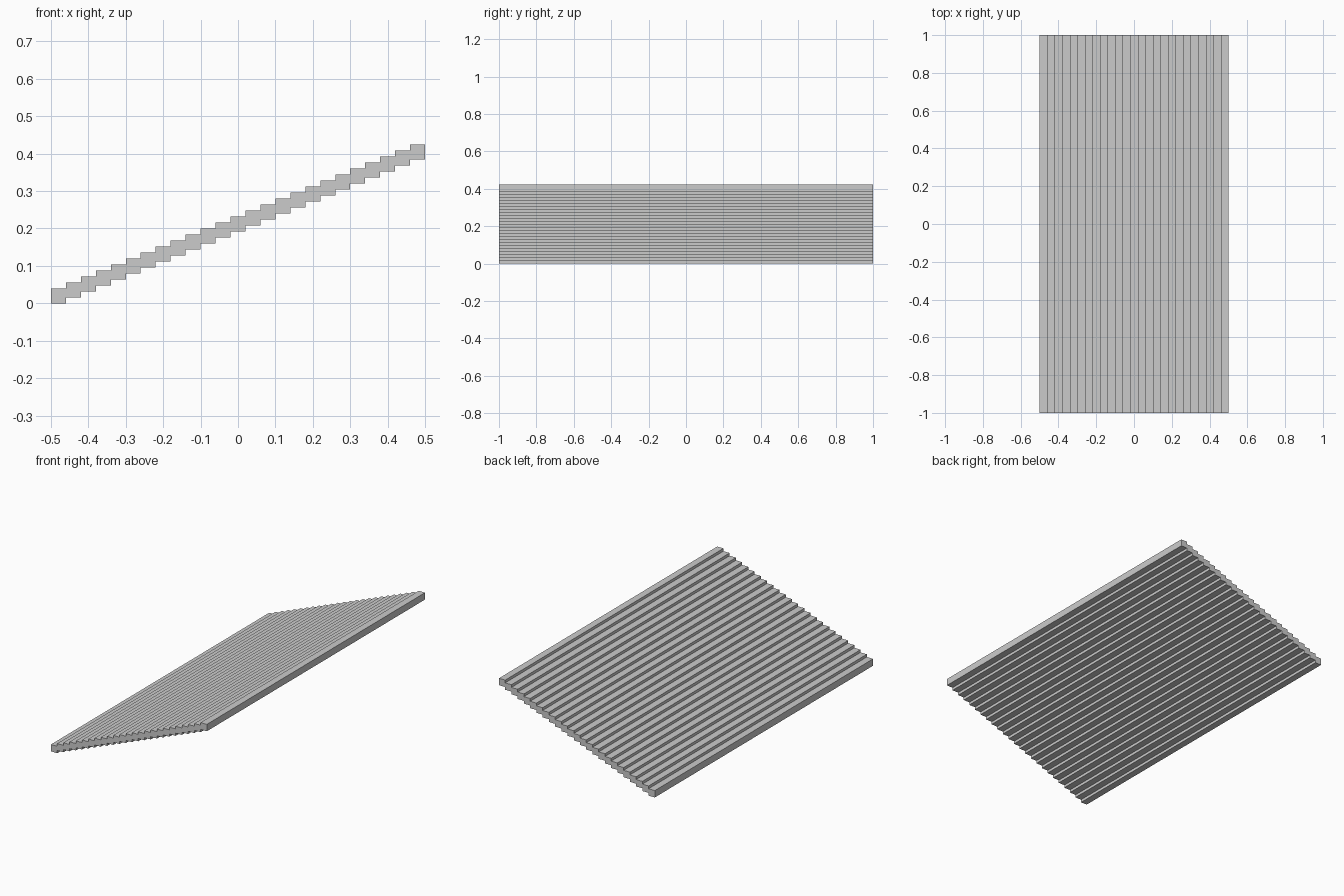
import bpy, bmesh

if "Cube" in bpy.data.objects:
    bpy.data.objects.remove(bpy.data.objects["Cube"])

STEPS = 25
RUN = 0.04
RISE = 0.016
THICK = 0.04
HALF_LENGTH = 1.0

# stepped side profile: along the underside, then back along the top
under, top = [], []
for i in range(STEPS):
    x, z = -0.5 + i * RUN, i * RISE
    under += [(x, z), (x + RUN, z)]
    top += [(x, z + THICK), (x + RUN, z + THICK)]
profile = under + top[::-1]

# extrude the profile along y into one stepped panel
bm = bmesh.new()
face = bm.faces.new([bm.verts.new((x, -HALF_LENGTH, z)) for x, z in profile])
result = bmesh.ops.extrude_face_region(bm, geom=[face], use_keep_orig=True)
moved = [g for g in result["geom"] if isinstance(g, bmesh.types.BMVert)]
bmesh.ops.translate(bm, verts=moved, vec=(0, 2 * HALF_LENGTH, 0))
bmesh.ops.recalc_face_normals(bm, faces=bm.faces)

mesh = bpy.data.meshes.new("stepped_panel")
bm.to_mesh(mesh)
bm.free()
panel = bpy.data.objects.new("stepped_panel", mesh)
bpy.context.collection.objects.link(panel)
